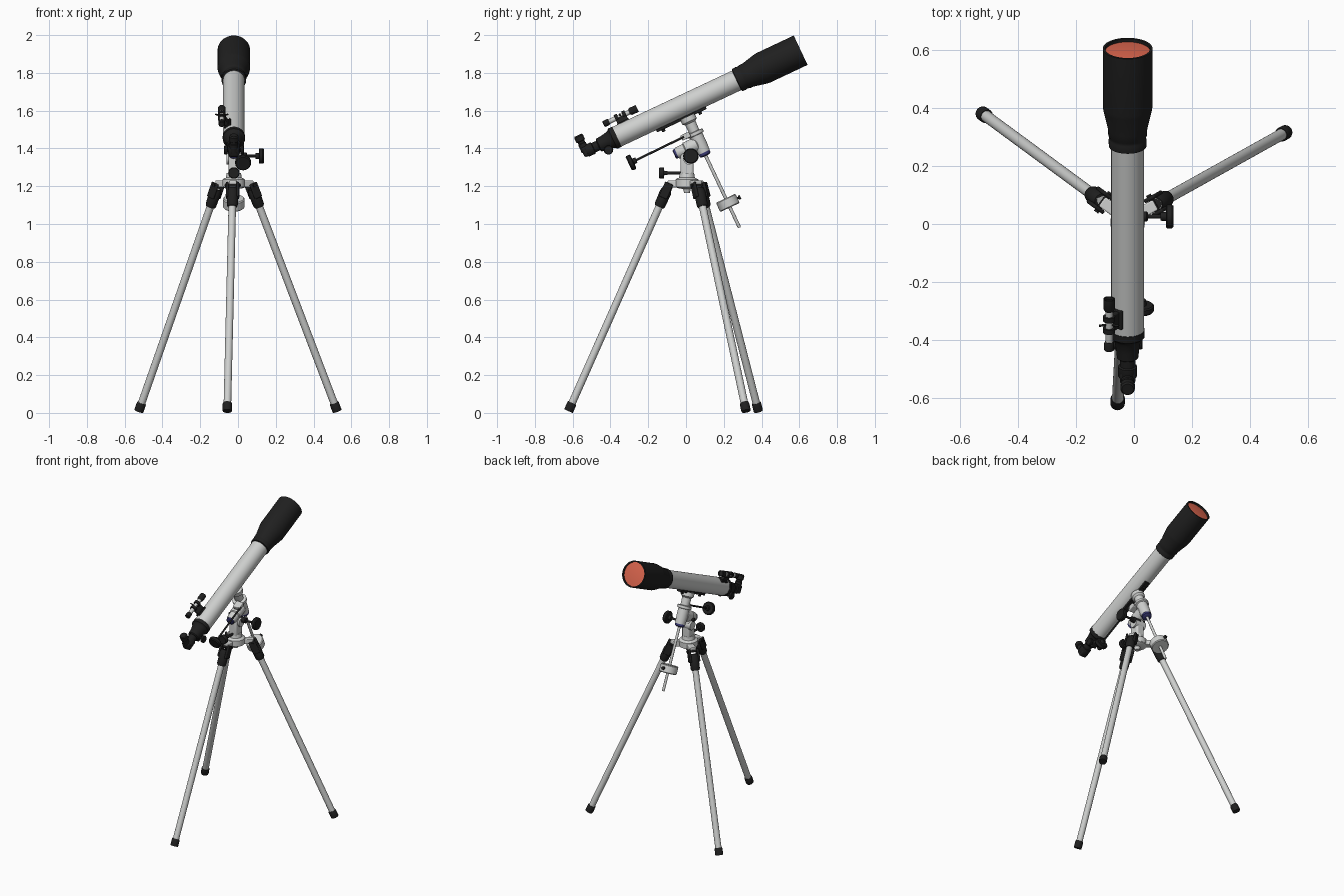
import bpy, bmesh, math
from mathutils import Vector, Matrix

if "Cube" in bpy.data.objects:
    bpy.data.objects.remove(bpy.data.objects["Cube"])


def mat(name, c):
    m = bpy.data.materials.new(name)
    m.diffuse_color = (*c, 1)
    m.use_nodes = True
    m.node_tree.nodes["Principled BSDF"].inputs["Base Color"].default_value = m.diffuse_color
    return m


GREY = mat("light_grey", (0.62, 0.63, 0.62))
BLACK = mat("black", (0.014, 0.014, 0.014))
CORAL = mat("coral_lens", (0.70, 0.13, 0.075))
BLUE = mat("dark_blue", (0.04, 0.04, 0.17))


def finish(name, bm, m, bevel=0):
    bmesh.ops.recalc_face_normals(bm, faces=bm.faces[:])
    me = bpy.data.meshes.new(name)
    bm.to_mesh(me)
    bm.free()
    ob = bpy.data.objects.new(name, me)
    bpy.context.collection.objects.link(ob)
    me.materials.append(m)
    if bevel:
        b = ob.modifiers.new("bevel", 'BEVEL')
        b.width, b.segments = bevel, 3
    bpy.ops.object.select_all(action='DESELECT')
    ob.select_set(True)
    bpy.context.view_layer.objects.active = ob
    bpy.ops.object.shade_smooth_by_angle(angle=math.radians(35))
    return ob


def lathe(name, prof, origin, axis, m, n=32):
    """Spin (radius, distance) points about an axis, with both ends capped."""
    q = Vector(axis).to_track_quat('Z', 'Y')
    bm = bmesh.new()
    rings = []
    for r, t in prof:
        rings.append([bm.verts.new(Vector(origin) + q @ Vector(
            (r * math.cos(2 * math.pi * i / n), r * math.sin(2 * math.pi * i / n), t))) for i in range(n)])
    for a, b in zip(rings, rings[1:]):
        for i in range(n):
            j = (i + 1) % n
            bm.faces.new((a[i], a[j], b[j], b[i]))
    bm.faces.new(rings[0])
    bm.faces.new(rings[-1])
    return finish(name, bm, m)


def rod(name, a, b, r, m, n=24):
    a, b = Vector(a), Vector(b)
    return lathe(name, [(r, 0), (r, (b - a).length)], a, b - a, m, n)


def box(name, size, loc, m, y=(0, 1, 0), z=(0, 0, 1), bevel=0.005):
    z = Vector(z).normalized()
    x = Vector(y).cross(z).normalized()
    y = z.cross(x)
    rot = Matrix((x, y, z)).transposed().to_4x4()
    bm = bmesh.new()
    bmesh.ops.create_cube(bm, size=1, matrix=Matrix.Translation(loc) @ rot @ Matrix.Diagonal((*size, 1)))
    return finish(name, bm, m, bevel)


def knob(name, loc, axis, r, m=BLACK, h=0.03):
    """Hand knob with a scalloped-looking thick rim and a hub."""
    lathe(name, [(r * .35, -h), (r * .4, -h * .4), (r * .9, -h * .4), (r, -h * .25), (r, h * .3),
                 (r * .88, h * .5), (r * .4, h * .5)], loc, axis, m)


CX = -0.022
A = Vector((0, 0.905, 0.426)).normalized()     # optical axis
N = Vector((0, -A.z, A.y))                     # across the tube, upward
F = Vector((CX, 0.607, 1.92))                  # centre of the front opening


def tube_pt(s, x=0, n=0):
    return F - A * s + N * n + Vector((x, 0, 0))


# Optical tube, hood and lens
lathe("main_tube", [(.057, -1.085), (.057, -.30)], F, A, GREY, 48)
lathe("dew_hood", [(.057, -.375), (.065, -.372), (.066, -.35), (.064, -.345), (.064, -.335), (.067, -.33),
                   (.068, -.306), (.084, -.235), (.086, -.22), (.086, 0), (.078, 0), (.078, -.03)], F, A, BLACK, 48)
lathe("front_lens", [(.0785, -.016), (.0785, -.012), (.05, -.009), (.02, -.007)], F, A, CORAL, 48)

# Focuser, draw tube, diagonal and eyepiece
lathe("focuser", [(.03, -1.185), (.037, -1.18), (.04, -1.15), (.046, -1.115), (.052, -1.105), (.059, -1.1),
                  (.059, -1.075)], F, A, BLACK)
lathe("draw_tube", [(.03, -1.255), (.033, -1.25), (.033, -1.215), (.027, -1.212), (.027, -1.16)], F, A, BLACK)
box("diagonal_prism", (.054, .05, .056), tube_pt(1.25), BLACK, A, N, .012)
lathe("eyepiece", [(.022, .0), (.022, .045), (.019, .048), (.019, .058), (.025, .062), (.025, .088),
                   (.02, .095)], tube_pt(1.258), N, BLACK)
box("focuser_gear_box", (.04, .05, .04), tube_pt(1.145, 0, -.035), BLACK, A, N)
rod("focus_axle", tube_pt(1.145, -.05, -.045), tube_pt(1.145, .05, -.045), .008, BLACK)
for sx in (-1, 1):
    knob("focus_knob", tube_pt(1.145, sx * .042, -.045), (sx, 0, 0), .024, BLACK, .018)

# Finder scope on its bracket
FX, FN = -.064, .09
fo = tube_pt(1.012, FX, FN)
lathe("finder_tube", [(.013, -.09), (.013, .08)], fo, A, GREY)
lathe("finder_eyepiece", [(.013, -.1), (.017, -.097), (.017, -.072), (.014, -.066)], fo, A, BLACK)
lathe("finder_hood", [(.014, .05), (.02, .06), (.02, .098), (.016, .098), (.016, .088)], fo, A, BLACK)
for t in (-.022, .022):
    lathe("finder_ring", [(.014, t - .009), (.021, t - .009), (.021, t + .009), (.014, t + .009)], fo, A, BLACK)
out = Vector((FX, 0, 0)) + N * FN
box("finder_bracket", (.02, .062, .05), tube_pt(1.012, FX * .74, FN * .74), BLACK, A, out, .004)
box("finder_foot", (.04, .07, .012), tube_pt(1.012, FX * .53, FN * .53), BLACK, A, out, .003)
for sx in (-1, 1):
    rod("finder_screw", fo, fo + Vector((sx * .034, 0, 0)) + N * .012, .004, BLACK, 12)

# Saddle plate and declination axis
D0 = Vector((CX, -.02, 1.625))
box("saddle_plate", (.035, .29, .016), D0 - N * .062 - A * .035, BLACK, A, N, .003)
for t in (-.125, .09):
    lathe("tube_bolt", [(.009, .06), (.009, .082)], D0 + A * (t - .02), -N, BLACK, 12)
lathe("declination_head", [(.042, .062), (.042, .09), (.03, .1), (.028, .15), (.046, .153), (.046, .17), (.036, .173),
                           (.036, .225), (.033, .272)], D0, -N, GREY)
lathe("declination_blue_ring", [(.031, .27), (.031, .286), (.02, .292)], D0, -N, BLUE)
lathe("counterweight_shaft", [(.009, .28), (.009, .705), (.007, .712)], D0, -N, GREY, 20)
lathe("counterweight", [(.052, .54), (.057, .545), (.057, .589), (.052, .594)], D0, -N, GREY, 40)
lathe("counterweight_screw", [(.006, .05), (.006, .062), (.011, .063), (.011, .074)], D0 - N * .567, A, BLACK, 16)

# Polar axis housing
R = Vector((CX, .012, 1.402))
lathe("polar_housing", [(.028, -.068), (.032, -.06), (.032, -.02), (.038, -.015), (.038, .05), (.03, .06)], R, A, GREY)
lathe("polar_blue_cap", [(.02, -.082), (.026, -.078), (.026, -.066)], R, A, BLUE)

# Slow motion controls
rod("side_control_shaft", (CX, .026, 1.36), (.11, .026, 1.36), .007, BLACK, 16)
lathe("side_control_collar", [(.018, 0), (.018, .065), (.013, .07)], (CX, .026, 1.36), (1, 0, 0), BLACK)
knob("side_control_knob", (.122, .026, 1.36), (1, 0, 0), .041)
rod("long_control_shaft", (.027, -.01, 1.462), (.027, -.285, 1.328), .006, BLACK, 16)
knob("long_control_knob", (.027, -.29, 1.326), -A, .042)
box("worm_block", (.05, .05, .03), (.005, -.002, 1.465), GREY, A, N)
knob("lock_knob", (CX - .042, .01, 1.385), (-1, 0, 0), .012, BLACK, .02)
rod("altitude_shaft", (CX, 0, 1.27), (CX, -.13, 1.27), .008, BLACK, 16)
knob("altitude_knob", (CX, -.128, 1.27), (0, -1, 0), .03)

# Mount column and tripod hub
HY = .005
box("column_block", (.058, .07, .13), (CX, HY, 1.315), GREY, bevel=.012)
rod("column_pivot", (CX - .04, HY + .01, 1.345), (CX + .04, HY + .01, 1.345), .03, GREY)
lathe("column_base", [(.06, 1.2), (.06, 1.235), (.054, 1.24), (.042, 1.245), (.038, 1.27)], (CX, HY, 0), (0, 0, 1), GREY)
lathe("hub", [(.015, 1.165), (.02, 1.185), (.05, 1.19), (.058, 1.195), (.058, 1.215)], (CX, HY, 0), (0, 0, 1), GREY)

# Three tripod legs with hub arms, brackets and feet
C = Vector((CX, .013, 0))
for label, fx, fy in (("front", -.057, -.622), ("left", -.525, .383), ("right", .525, .318)):
    foot = Vector((fx, fy, .0095))
    h = (Vector((fx, fy, 0)) - C).normalized()
    top = C + h * .105 + Vector((0, 0, 1.205))
    d = (top - foot).normalized()
    side = d.cross(h).normalized()
    L = (top - foot).length
    lathe(label + "_leg", [(.02, .03), (.02, L - .02)], foot, d, GREY, 24)
    lathe(label + "_foot", [(.024, 0), (.025, .004), (.025, .042), (.022, .048)], foot, d, BLACK, 24)
    lathe(label + "_leg_collar", [(.024, L - .125), (.029, L - .115), (.031, L - .04), (.024, L - .02)],
          foot, d, BLACK, 24)
    for k in (-1, 1):
        box(label + "_bracket_cheek", (.014, .046, .085), top - d * .03 + side * k * .028, BLACK, h, d, .006)
    box(label + "_hub_arm", (.04, .09, .036), C + h * .065 + Vector((0, 0, 1.212)), GREY, h)
    rod(label + "_hinge_bolt", top - side * .042, top + side * .042, .009, BLACK, 16)
